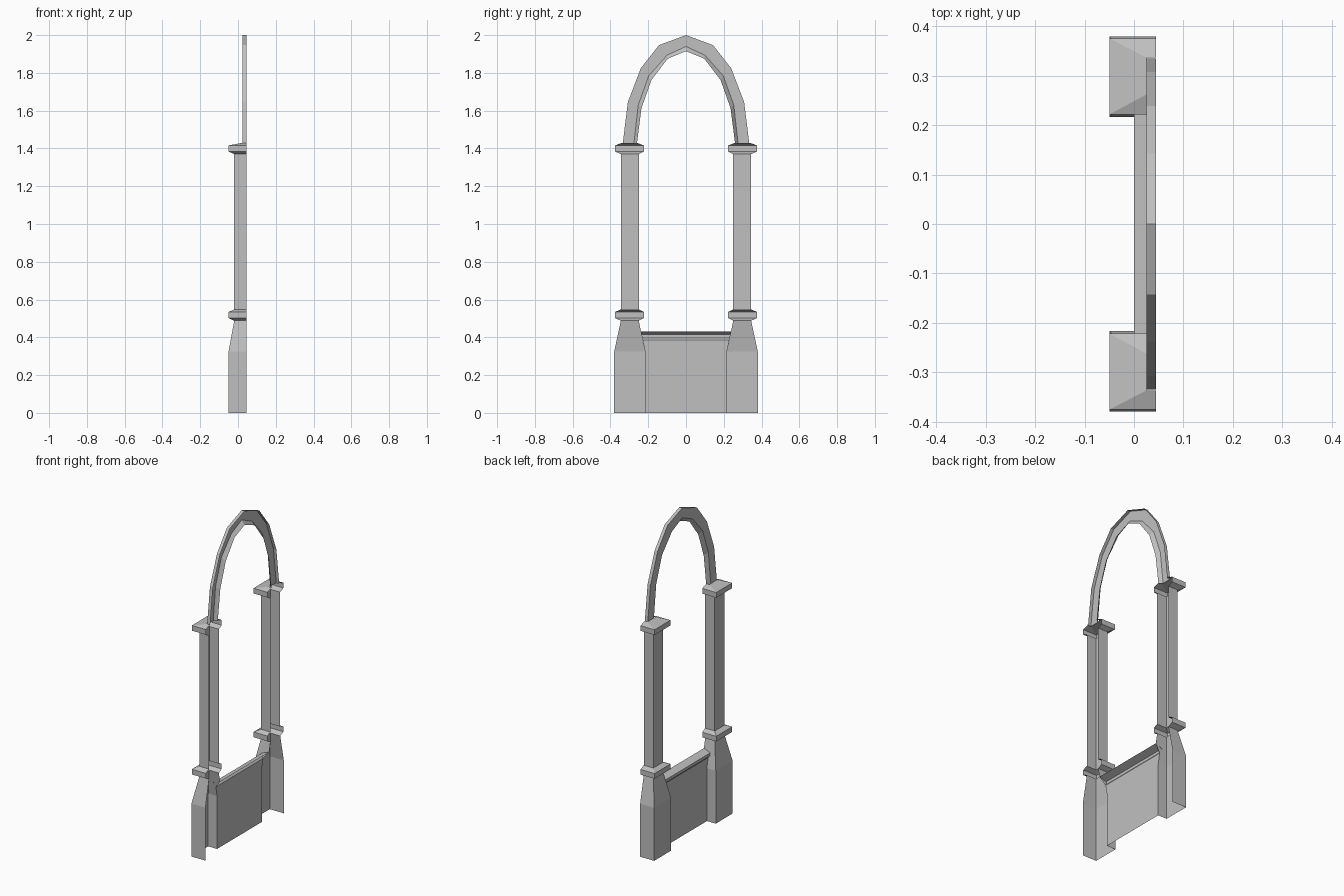
import bpy
import bmesh

cube = bpy.data.objects.get("Cube")
if cube:
    bpy.data.objects.remove(cube, do_unlink=True)

stone = bpy.data.materials.new("grey_stone")
stone.use_nodes = True
grey = (0.53, 0.53, 0.53, 1)
stone.diffuse_color = grey
stone.node_tree.nodes["Principled BSDF"].inputs["Base Color"].default_value = grey

BACK = 0.045    # open rear plane of the shell
FRONT = -0.05   # foremost plane
SHAFT = (0.25, 0.345, -0.02)   # inner y, outer y, front x
CAP = (0.222, 0.376, FRONT)


def skin(name, rows, mirror=False):
    """Join successive rows of points with flat quads."""
    bm = bmesh.new()
    grid = [[bm.verts.new(p) for p in row] for row in rows]
    for low, high in zip(grid, grid[1:]):
        for i in range(len(low) - 1):
            bm.faces.new((low[i], low[i + 1], high[i + 1], high[i]))
    if mirror:
        for v in bm.verts:
            v.co.y = -v.co.y
        bmesh.ops.reverse_faces(bm, faces=bm.faces[:])
    mesh = bpy.data.meshes.new(name)
    bm.to_mesh(mesh)
    bm.free()
    mesh.materials.append(stone)
    obj = bpy.data.objects.new(name, mesh)
    bpy.context.collection.objects.link(obj)


def channel(z, shape, inner_back=BACK):
    """Three-sided section, open at the rear."""
    y_in, y_out, x = shape
    return [(BACK, y_out, z), (x, y_out, z), (x, y_in, z), (inner_back, y_in, z)]


def moulding(z, top_shape):
    """Bevelled band around a post."""
    return [channel(z, SHAFT), channel(z + 0.014, CAP),
            channel(z + 0.046, CAP), channel(z + 0.06, top_shape)]


# Pedestal: straight block, then a taper up to the shaft
block = (0.217, 0.38, FRONT)
z_block, z_neck = 0.325, 0.488


def taper(z):
    t = (z - z_block) / (z_neck - z_block)
    return tuple(a + (b - a) * t for a, b in zip(block, SHAFT))


pedestal = [channel(0, block, 0.01), channel(z_block, block, 0.01),
            channel(0.385, taper(0.385), 0.01),
            channel(0.43, taper(0.43)), channel(z_neck, SHAFT)]

# Posts on both sides
for side, flip in (("left", False), ("right", True)):
    skin(side + "_pedestal", pedestal, flip)
    skin(side + "_lower_moulding", moulding(z_neck, SHAFT), flip)
    skin(side + "_shaft", [channel(0.545, SHAFT), channel(1.37, SHAFT)], flip)
    skin(side + "_capital", moulding(1.37, (0.262, 0.337, 0.025)), flip)

# Panel and sill between the pedestals: x, z, half width
panel = [(0.01, 0, 0.217), (0.01, z_block, 0.217), (0.01, 0.385, 0.229)]
sill = [(0.01, 0.385, 0.229), (0, 0.397, 0.232), (0, 0.414, 0.236), (BACK, 0.43, 0.239)]
for name, profile in (("lower_panel", panel), ("sill", sill)):
    skin(name, [[(x, w, z), (x, -w, z)] for x, z, w in profile])

# Pointed-oval arch: outer edge, face edge and inner lip of one half
outer = [(0.335, 1.425), (0.308, 1.645), (0.239, 1.825), (0.143, 1.947), (0, 2.0)]
face = [(0.276, 1.425), (0.253, 1.63), (0.197, 1.785), (0.1, 1.894), (0, 1.94)]
lip = [(0.26, 1.425), (0.236, 1.612), (0.183, 1.762), (0.097, 1.875), (0, 1.915)]
half = [[(BACK, *o), (0.025, *o), (0.025, *f), (BACK, *l)]
        for o, f, l in zip(outer, face, lip)]
other = [[(x, -y, z) for x, y, z in row] for row in reversed(half[:-1])]
skin("arch", half + other)
